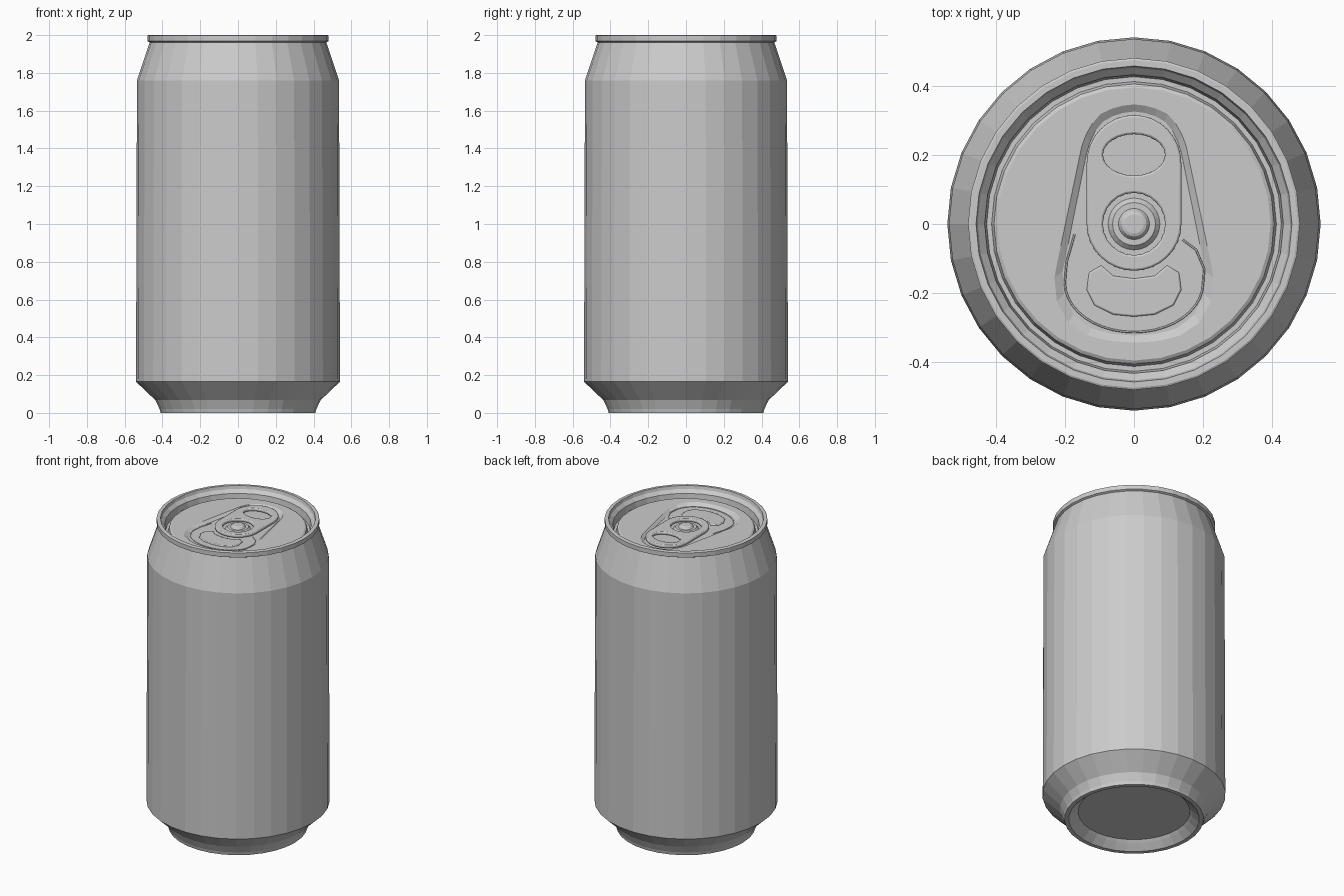
import bpy, bmesh, math

if "Cube" in bpy.data.objects:
    bpy.data.objects.remove(bpy.data.objects["Cube"])

metal = bpy.data.materials.new("plain aluminium grey")
metal.diffuse_color = (0.6, 0.6, 0.6, 1)
metal.use_nodes = True
metal.node_tree.nodes["Principled BSDF"].inputs["Base Color"].default_value = metal.diffuse_color
SIDES = 32


def finish(name, bm):
    bmesh.ops.recalc_face_normals(bm, faces=bm.faces)
    me = bpy.data.meshes.new(name)
    bm.to_mesh(me)
    bm.free()
    me.materials.append(metal)
    ob = bpy.data.objects.new(name, me)
    bpy.context.collection.objects.link(ob)
    return ob


def stack(name, rings, cap_first=False, cap_last=False):
    """Skin a list of rings that all have the same number of points."""
    bm = bmesh.new()
    loops = [[bm.verts.new(p) for p in ring] for ring in rings]
    n = len(rings[0])
    for a, b in zip(loops, loops[1:]):
        for i in range(n):
            j = (i + 1) % n
            bm.faces.new((a[i], a[j], b[j], b[i]))
    if cap_first:
        bm.faces.new(loops[0])
    if cap_last:
        bm.faces.new(loops[-1])
    return finish(name, bm)


def circle(r, z, n=SIDES):
    return [(r * math.cos(2 * math.pi * i / n), r * math.sin(2 * math.pi * i / n), z)
            for i in range(n)]


def sample(poly, z, n=64):
    """Points where evenly spaced rays from the centre meet a convex outline."""
    out = []
    for i in range(n):
        t = 2 * math.pi * i / n + 1e-5
        c, s = math.cos(t), math.sin(t)
        for p, q in zip(poly, poly[1:] + poly[:1]):
            ex, ey = q[0] - p[0], q[1] - p[1]
            d = c * ey - s * ex
            if abs(d) < 1e-9:
                continue
            r = (p[0] * ey - p[1] * ex) / d
            u = (p[0] * s - p[1] * c) / d
            if r > 0 and -1e-6 <= u <= 1 + 1e-6:
                out.append((r * c, r * s, z))
                break
    return out


def arc(cx, cy, rx, ry, a0, a1, n):
    return [(cx + rx * math.cos(math.radians(a0 + (a1 - a0) * i / n)),
             cy + ry * math.sin(math.radians(a0 + (a1 - a0) * i / n))) for i in range(n + 1)]


def curve_part(name, outlines, z, extrude, bevel, filled=True):
    """Flat plate with holes (filled) or thin bead along a path."""
    cu = bpy.data.curves.new(name, 'CURVE')
    cu.dimensions = '2D' if filled else '3D'
    cu.fill_mode = 'BOTH' if filled else 'FULL'
    cu.extrude, cu.bevel_depth, cu.bevel_resolution = extrude, bevel, 1
    if filled:
        cu.offset = -bevel
    for pts in outlines:
        sp = cu.splines.new('POLY')
        sp.points.add(len(pts) - 1)
        for p, (x, y) in zip(sp.points, pts):
            p.co = (x, y, 0, 1)
        sp.use_cyclic_u = filled
    cu.materials.append(metal)
    ob = bpy.data.objects.new(name, cu)
    ob.location.z = z
    bpy.context.collection.objects.link(ob)
    bpy.ops.object.select_all(action='DESELECT')
    ob.select_set(True)
    bpy.context.view_layer.objects.active = ob
    bpy.ops.object.convert(target='MESH')
    return ob


# can shell: base, foot, wall, shoulder, rim and countersink groove
profile = [(0.33, 0.05), (0.345, 0.035), (0.385, 0.0), (0.41, 0.0), (0.415, 0.02), (0.437, 0.067),
           (0.54, 0.165), (0.535, 1.76), (0.468, 1.962), (0.48, 1.968), (0.48, 1.997),
           (0.474, 2.0), (0.457, 2.0), (0.452, 1.98), (0.432, 1.96), (0.426, 1.915),
           (0.412, 1.915), (0.405, 1.94), (0.395, 1.946)]
stack("can_shell", [circle(r, z) for r, z in profile], cap_first=True)

# lid panel with a teardrop-shaped sunken area
half = [(0.05, 0.34), (0.095, 0.32), (0.13, 0.28), (0.15, 0.23), (0.23, -0.15),
        (0.225, -0.22), (0.19, -0.285), (0.13, -0.325), (0.06, -0.34)]
tear = [(0.0, 0.346)] + half + [(0.0, -0.343)] + [(-x, y) for x, y in reversed(half)]
shrunk = [(x * 0.9, y * 0.94) for x, y in tear]
edge = [(x, y) for x, y, _ in circle(0.395, 0)]
stack("lid_panel", [sample(edge, 1.946), sample(tear, 1.946), sample(shrunk, 1.932)],
      cap_last=True)

# pull tab with finger hole and rivet opening
tab = arc(0, 0.175, 0.137, 0.14, 0, 180, 16) + arc(0, 0.0, 0.137, 0.135, 180, 360, 16)
finger_hole = arc(0, 0.2, 0.09, 0.06, 0, 360, 24)[:-1]
rivet_hole = arc(0, 0.0, 0.09, 0.09, 0, 360, 24)[:-1]
curve_part("pull_tab", [tab, finger_hole, rivet_hole], 1.945, 0.004, 0.006)

# rivet with its tongue plate
rivet = [(0.075, 1.932), (0.062, 1.945), (0.045, 1.945), (0.036, 1.957), (0.028, 1.96)]
stack("rivet", [circle(r, z, 24) for r, z in rivet], cap_last=True)

# raised crescent on the mouth panel
right = [(0.06, -0.15), (0.095, -0.12), (0.13, -0.14), (0.137, -0.19), (0.115, -0.235),
         (0.06, -0.262)]
bean = [(0.0, -0.158)] + right + [(0.0, -0.268)] + [(-x, y) for x, y in reversed(right)]
curve_part("mouth_crescent", [bean], 1.933, 0.001, 0.005)

# score line around the mouth
score = ([(-0.172, -0.03), (-0.195, -0.11)] + arc(0, -0.17, 0.2, 0.143, 180, 360, 20)
         + [(0.203, -0.13), (0.18, -0.075), (0.14, -0.045)])
curve_part("mouth_score_line", [score], 1.932, 0, 0.003, filled=False)
